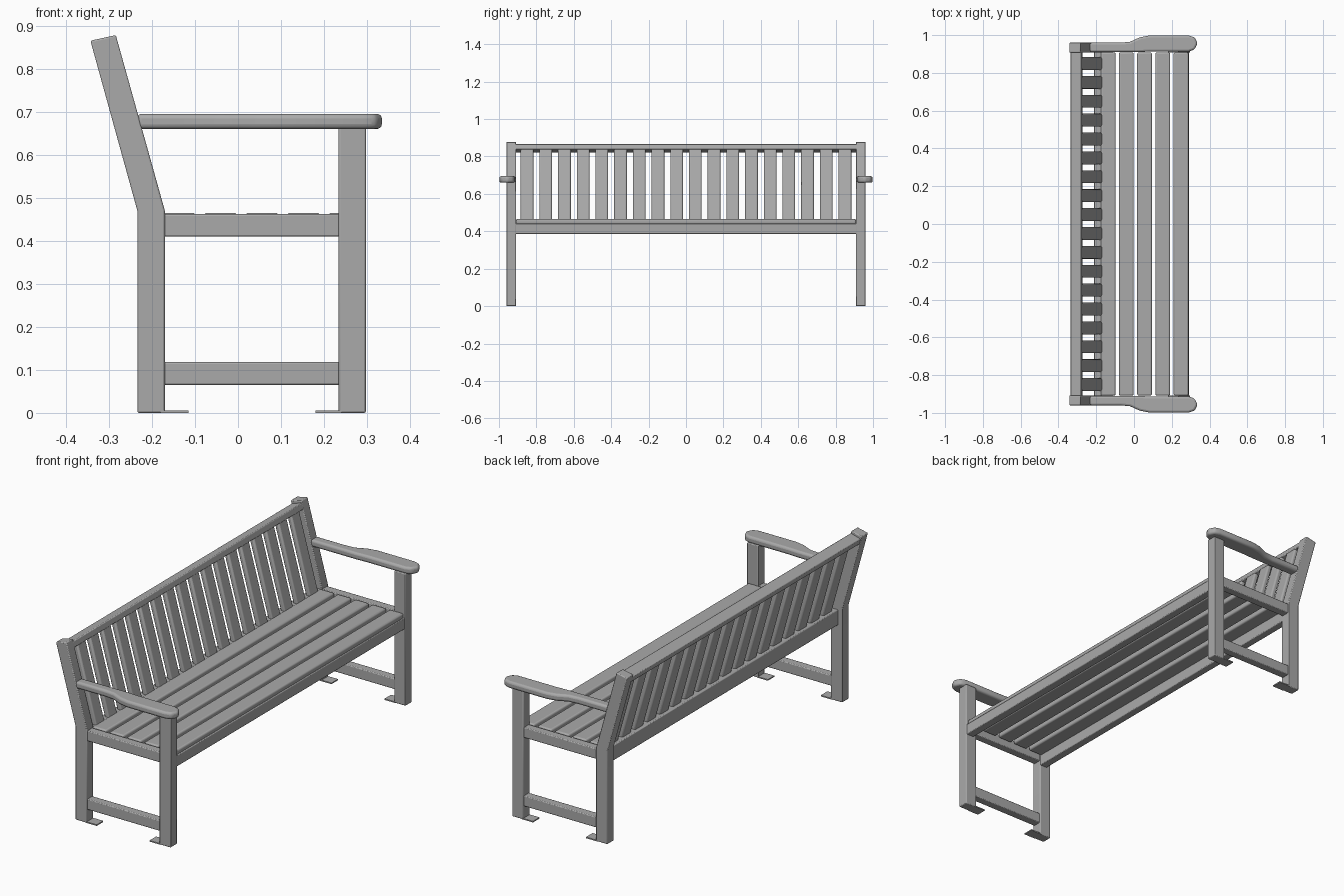
import bpy, bmesh, math
from mathutils import Matrix, Vector

cube = bpy.data.objects.get("Cube")
if cube:
    bpy.data.objects.remove(cube, do_unlink=True)

GREY = (0.4, 0.4, 0.4, 1)
grey = bpy.data.materials.new("plain_grey")
grey.use_nodes = True
grey.diffuse_color = GREY
grey.node_tree.nodes["Principled BSDF"].inputs["Base Color"].default_value = GREY


def finish(name, bm, bevel=0.004, segments=2):
    """Turn a bmesh into a softly bevelled grey object."""
    bmesh.ops.recalc_face_normals(bm, faces=bm.faces)
    mesh = bpy.data.meshes.new(name)
    bm.to_mesh(mesh)
    bm.free()
    mesh.materials.append(grey)
    ob = bpy.data.objects.new(name, mesh)
    bpy.context.collection.objects.link(ob)
    if bevel:
        mod = ob.modifiers.new("soft_edges", "BEVEL")
        mod.width = bevel
        mod.segments = segments
        mod.limit_method = "ANGLE"
    bpy.ops.object.select_all(action="DESELECT")
    ob.select_set(True)
    bpy.context.view_layer.objects.active = ob
    bpy.ops.object.shade_smooth_by_angle(angle=math.radians(40))
    return ob


def box(name, x, y, z, bevel=0.004, segments=2):
    """Box between the given x, y and z limits."""
    bm = bmesh.new()
    size = [b - a for a, b in (x, y, z)]
    mid = [(a + b) / 2 for a, b in (x, y, z)]
    bmesh.ops.create_cube(bm, size=1, matrix=Matrix.Translation(mid) @ Matrix.Diagonal((*size, 1)))
    return finish(name, bm, bevel, segments)


def prism(name, points, offset, bevel=0.004, segments=2):
    """Extrude a closed outline by an offset."""
    bm = bmesh.new()
    face = bm.faces.new([bm.verts.new(p) for p in points])
    result = bmesh.ops.extrude_face_region(bm, geom=[face])
    moved = [v for v in result["geom"] if isinstance(v, bmesh.types.BMVert)]
    bmesh.ops.translate(bm, verts=moved, vec=Vector(offset))
    return finish(name, bm, bevel, segments)


# Backrest line: the front of the rear posts
LOW = Vector((-0.17, 0, 0.47))
HIGH = Vector((-0.284, 0, 0.878))
ALONG = (HIGH - LOW).normalized()
BACKWARD = Vector((-ALONG.z, 0, ALONG.x))


def leaning(name, y0, y1, start, end, front, depth, bevel=0.004, segments=2):
    """Bar on the leaning plane, from start to end along it."""
    corners = [LOW + ALONG * a + BACKWARD * d + Vector((0, y0, 0))
               for a, d in ((start, front), (end, front), (end, depth), (start, depth))]
    return prism(name, corners, (0, y1 - y0, 0), bevel, segments)


REAR = [(-0.234, 0), (-0.17, 0), (-0.17, 0.47), (-0.284, 0.878), (-0.343, 0.865), (-0.234, 0.47)]
ARM = [(-0.235, 0.91), (0.02, 0.91), (0.08, 0.913), (0.29, 0.913), (0.321, 0.924), (0.337, 0.956),
       (0.321, 0.988), (0.29, 0.998), (0.08, 0.998), (0.03, 0.988), (-0.02, 0.965), (-0.07, 0.96),
       (-0.235, 0.96)]

# End frames
for side, s in (("left", 1), ("right", -1)):
    span = sorted((s * 0.908, s * 0.96))
    inner = sorted((s * 0.913, s * 0.955))
    prism(f"{side}_rear_post", [(x, s * 0.908, z) for x, z in REAR], (0, s * 0.052, 0))
    box(f"{side}_front_leg", (0.234, 0.297), span, (0, 0.665))
    box(f"{side}_seat_rail", (-0.18, 0.24), inner, (0.41, 0.462))
    box(f"{side}_stretcher", (-0.18, 0.24), inner, (0.065, 0.118))
    box(f"{side}_rear_foot", (-0.18, -0.115), span, (0, 0.006), 0)
    box(f"{side}_front_foot", (0.18, 0.24), span, (0, 0.006), 0)
    prism(f"{side}_armrest", [(x, s * y, 0.66) for x, y in ARM], (0, 0, 0.035), 0.011, 3)

# Seat rails and slats
box("front_rail", (0.25, 0.292), (-0.915, 0.915), (0.385, 0.442))
box("rear_rail", (-0.212, -0.172), (-0.915, 0.915), (0.385, 0.462))
for i in range(5):
    x = -0.137 + i * 0.0965
    box(f"seat_slat_{i + 1}", (x - 0.039, x + 0.039), (-0.908, 0.908), (0.438, 0.465), 0.008, 3)

# Backrest rail and slats
leaning("top_rail", -0.915, 0.915, 0.381, 0.412, 0.0, 0.058)
for i in range(18):
    y = (i - 8.5) * 0.1
    leaning(f"back_slat_{i + 1}", y - 0.034, y + 0.034, -0.015, 0.39, 0.002, 0.027, 0.008, 3)
